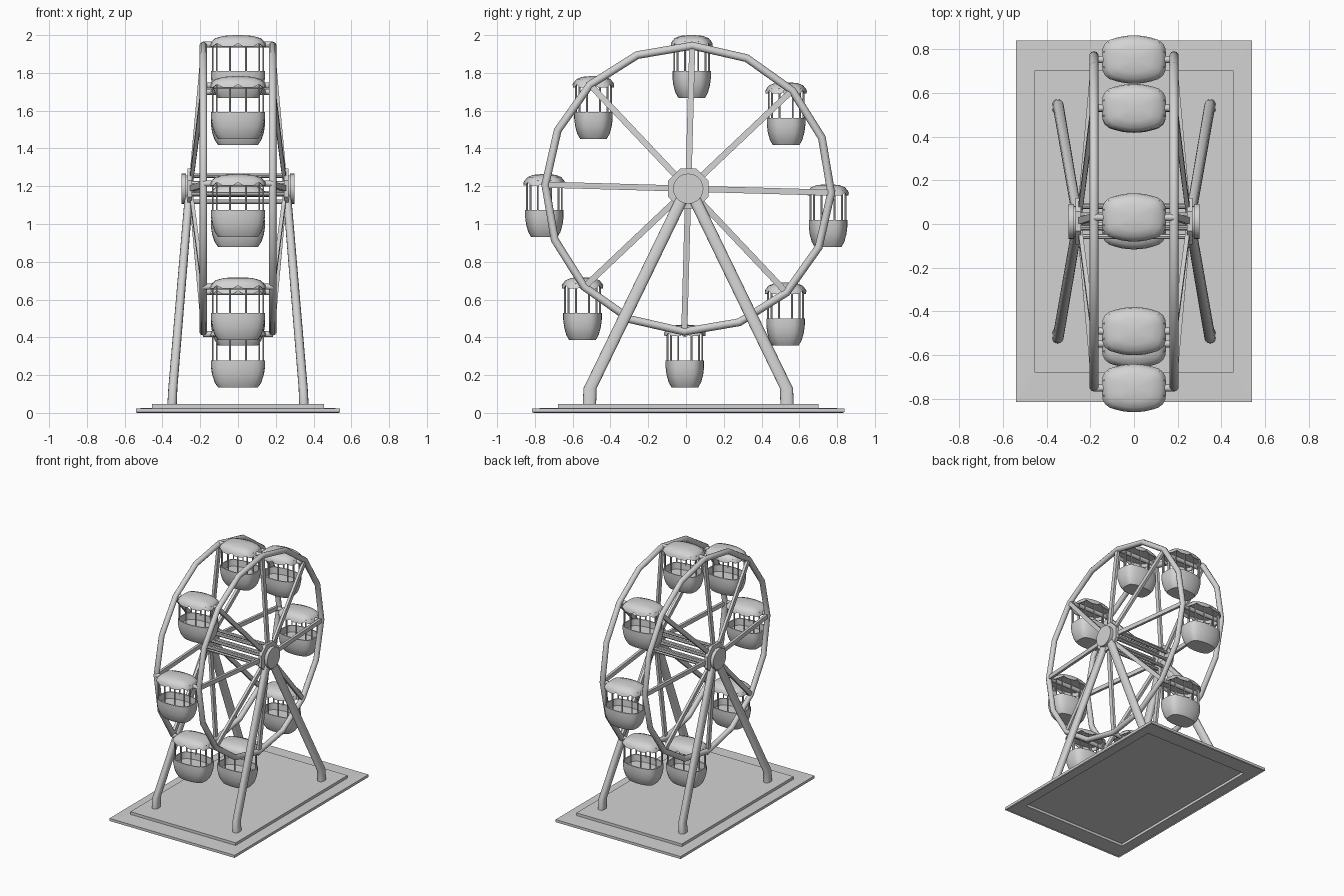
import bpy, bmesh, math
from mathutils import Vector, Matrix

if "Cube" in bpy.data.objects:
    bpy.data.objects.remove(bpy.data.objects["Cube"])

grey = bpy.data.materials.new("light_grey")
grey.diffuse_color = (0.65, 0.65, 0.65, 1)
grey.use_nodes = True
grey.node_tree.nodes["Principled BSDF"].inputs["Base Color"].default_value = grey.diffuse_color

CY, CZ = 0.012, 1.187          # wheel centre
TILT = math.radians(1.6)       # wheel turned slightly


def finish(name, bm, smooth=True):
    bmesh.ops.recalc_face_normals(bm, faces=bm.faces[:])
    me = bpy.data.meshes.new(name)
    bm.to_mesh(me)
    bm.free()
    me.materials.append(grey)
    ob = bpy.data.objects.new(name, me)
    bpy.context.collection.objects.link(ob)
    if smooth:
        bpy.ops.object.select_all(action='DESELECT')
        ob.select_set(True)
        bpy.context.view_layer.objects.active = ob
        bpy.ops.object.shade_smooth_by_angle(angle=math.radians(40))
    return ob


def loft(bm, rings):
    """Skin a stack of closed rings and cap both ends."""
    vs = [[bm.verts.new(p) for p in r] for r in rings]
    n = len(vs[0])
    for a, b in zip(vs, vs[1:]):
        for i in range(n):
            j = (i + 1) % n
            bm.faces.new((a[i], a[j], b[j], b[i]))
    bm.faces.new(vs[0][::-1])
    bm.faces.new(vs[-1])


def oval(hx, hy, z, n=16, power=2.0, cx=0, cy=0):
    """Horizontal superellipse ring."""
    pts = []
    for i in range(n):
        a = 2 * math.pi * i / n
        c, s = math.cos(a), math.sin(a)
        pts.append((cx + hx * math.copysign(abs(c) ** (2 / power), c),
                    cy + hy * math.copysign(abs(s) ** (2 / power), s), z))
    return pts


def barrel(hx, hy, z, scallop=0):
    """Horizontal ring with bowed long sides and blunt, narrower ends."""
    quarter = [(1, 0), (.99, .25), (.965, .48), (.90, .66), (.76, .81),
               (.55, .90), (.36, .96), (.18, .99)]
    pts = quarter + [(0, 1)] + [(-x, y) for x, y in quarter[:0:-1]]
    pts += [(-x, -y) for x, y in pts]
    return [(hx * x, hy * y, z + scallop * (i % 4 == 0)) for i, (x, y) in enumerate(pts)]


def rect(hx, hy, z):
    return [(-hx, CY - hy, z), (hx, CY - hy, z), (hx, CY + hy, z), (-hx, CY + hy, z)]


def rod(bm, p, q, r, n=8, turn=0):
    p, q = Vector(p), Vector(q)
    m = (Matrix.Translation((p + q) / 2)
         @ (q - p).to_track_quat('Z', 'Y').to_matrix().to_4x4()
         @ Matrix.Rotation(turn, 4, 'Z'))
    bmesh.ops.create_cone(bm, cap_ends=True, segments=n, radius1=r, radius2=r,
                          depth=(q - p).length, matrix=m)


def on_wheel(x, angle, r, shift=0):
    return (x, CY + r * math.sin(angle) + shift * math.cos(angle),
            CZ + r * math.cos(angle) - shift * math.sin(angle))


# Base plate: raised centre, hollow underneath with a thin lip
bm = bmesh.new()
loft(bm, [rect(.453, .688, .028), rect(.453, .688, .008), rect(.532, .818, .008),
          rect(.532, .818, 0), rect(.54, .826, .004), rect(.54, .826, .024),
          rect(.455, .69, .026), rect(.455, .69, .047)])
finish("base", bm, False)

for side, label in ((-1, "left"), (1, "right")):
    # Wheel rim
    bpy.ops.mesh.primitive_torus_add(major_segments=16, minor_segments=10,
                                     major_radius=.757, minor_radius=.021)
    rim = bpy.context.object
    rim.name = label + "_rim"
    rim.data.transform(Matrix.Translation((side * .183, CY, CZ))
                       @ Matrix.Rotation(-TILT, 4, 'X')
                       @ Matrix.Rotation(math.pi / 2, 4, 'Y'))
    rim.data.materials.append(grey)
    bpy.ops.object.shade_smooth_by_angle(angle=math.radians(40))

    # Flat spokes, leaning in from the hub to the rim
    bm = bmesh.new()
    for k in range(8):
        a = k * math.pi / 4 + TILT
        loft(bm, [[on_wheel(side * x + dx, a, r, w) for dx, w in
                   ((-.01, -.016), (.01, -.016), (.01, .016), (-.01, .016))]
                  for x, r in ((.25, .03), (.185, .75))])
    finish(label + "_spokes", bm)

    # Hub: octagonal plate, neck and round cap
    bm = bmesh.new()
    rod(bm, (side * .243, CY, CZ), (side * .268, CY, CZ), .115, 8, math.pi / 8)
    rod(bm, (side * .265, CY, CZ), (side * .285, CY, CZ), .07, 24)
    rod(bm, (side * .275, CY, CZ), (side * .3, CY, CZ), .08, 24)
    finish(label + "_hub", bm)

    # Support legs with a short upright foot
    for end, where in ((-1, "front"), (1, "back")):
        bm = bmesh.new()
        path = [(.349, .523, .04, .025), (.345, .52, .13, .024), (.258, .015, 1.17, .022)]
        loft(bm, [oval(r, .035, z, 16, 2.6, side * x, CY + end * y)
                  for x, y, z, r in path])
        finish(f"{label}_{where}_leg", bm)

# Axle made of parallel rods
bm = bmesh.new()
for k in range(8):
    a = k * math.pi / 4 + math.pi / 8
    p = on_wheel(0, a, .075)
    rod(bm, (-.25, p[1], p[2]), (.25, p[1], p[2]), .012)
finish("axle_rods", bm)

# Cabin, with its roof top at the origin
bm = bmesh.new()
roof = [(.02, .015, 0), (.075, .06, -.004), (.12, .09, -.016), (.141, .106, -.036)]
loft(bm, [barrel(x, y, z) for x, y, z in roof]
     + [barrel(.148, .11, -.06, .016), barrel(.143, .105, -.06, .016),
        barrel(.135, .1, -.036)])
tub = [(.105, .070, -.333), (.124, .086, -.305), (.137, .097, -.265),
       (.143, .102, -.225), (.143, .102, -.19), (.135, .094, -.19),
       (.132, .091, -.24)]
loft(bm, [barrel(x, y, z) for x, y, z in tub])
for sx in (-1, 1):
    for sy in (-1, 1):
        for x, y in ((.134, .035), (.112, .074), (.042, .092)):
            rod(bm, (sx * x, sy * y, -.2), (sx * x, sy * y, -.033), .005, 6)
# Hanging bar between the rims
rod(bm, (-.185, 0, -.05), (.185, 0, -.05), .016, 12)
cabin = finish("cabin_1", bm)

# Eight cabins around the wheel (y, roof height)
spots = [(.03, 2.0), (.53, 1.75), (.752, 1.21), (.527, .69),
         (-.006, .467), (-.548, .718), (-.75, 1.264), (-.49, 1.783)]
for i, (y, z) in enumerate(spots):
    ob = cabin if i == 0 else cabin.copy()
    if i:
        ob.name = f"cabin_{i + 1}"
        bpy.context.collection.objects.link(ob)
    ob.location = (0, y, z)
